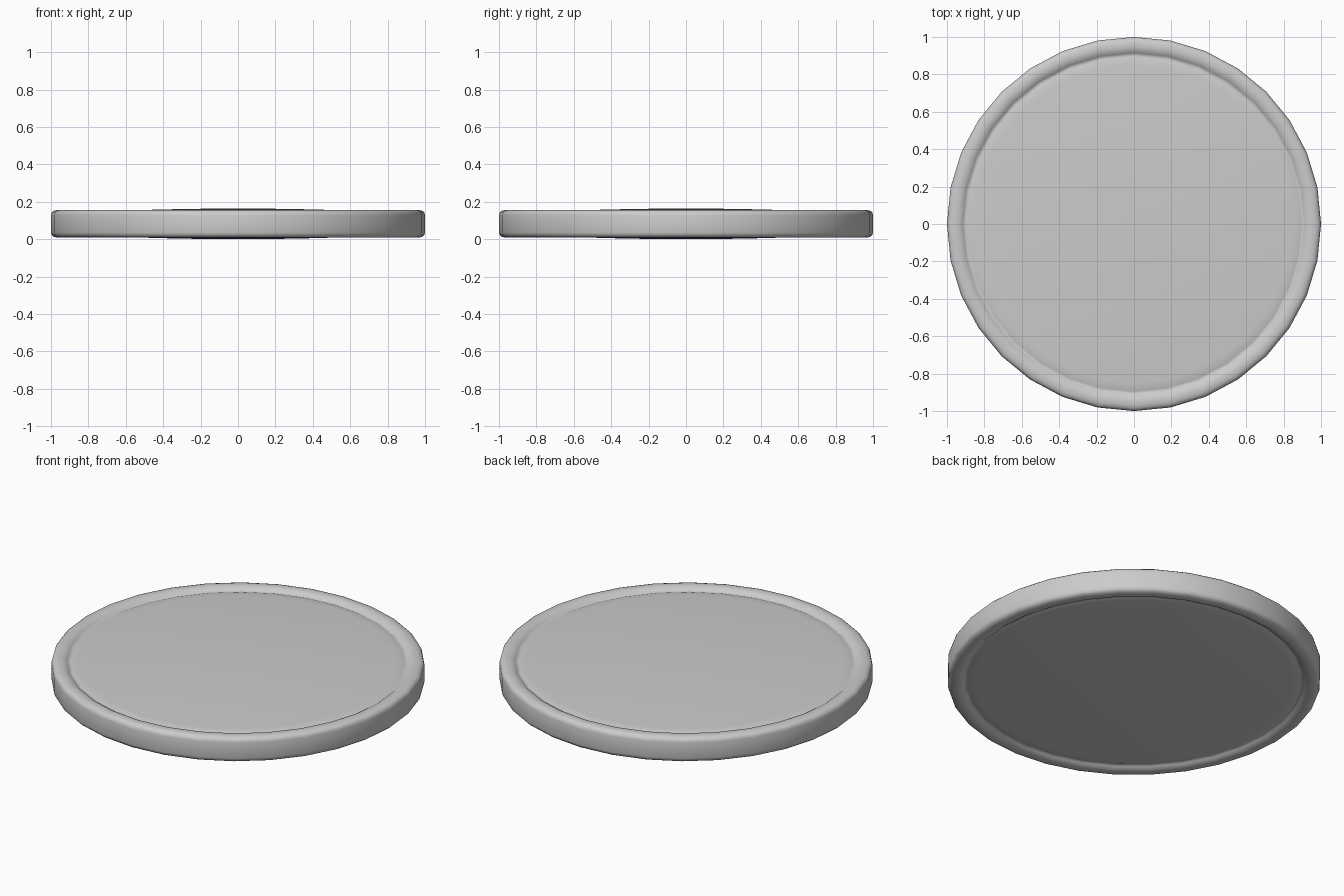
import bpy, bmesh, math

if "Cube" in bpy.data.objects:
    bpy.data.objects.remove(bpy.data.objects["Cube"])

SEGMENTS = 32
MID = 0.082

# Upper half of the cross-section (radius, height above mid-plane)
dome = [(r, 0.082 - 0.026 * (r / 0.9) ** 2) for r in (0.15, 0.3, 0.45, 0.6, 0.75, 0.85, 0.895)]
rim = [(0.905, 0.052), (0.915, 0.061), (0.932, 0.071), (0.95, 0.0745),
       (0.97, 0.0735), (0.986, 0.069), (0.996, 0.06), (1.0, 0.046)]
half = dome + rim
profile = half + [(r, -h) for r, h in reversed(half)]

bm = bmesh.new()

# Gently domed faces and rounded rim: rings of the profile turned around z
rings = []
for r, h in profile:
    ring = []
    for i in range(SEGMENTS):
        a = 2 * math.pi * i / SEGMENTS
        ring.append(bm.verts.new((r * math.cos(a), r * math.sin(a), MID + h)))
    rings.append(ring)
for low, high in zip(rings, rings[1:]):
    for i in range(SEGMENTS):
        j = (i + 1) % SEGMENTS
        bm.faces.new((low[i], low[j], high[j], high[i]))

# Dome centres, top and bottom
for ring, z in ((rings[0], MID + 0.082), (rings[-1], MID - 0.082)):
    tip = bm.verts.new((0, 0, z))
    for i in range(SEGMENTS):
        bm.faces.new((tip, ring[i], ring[(i + 1) % SEGMENTS]))
bmesh.ops.recalc_face_normals(bm, faces=bm.faces)

mesh = bpy.data.meshes.new("rimmed_disc")
bm.to_mesh(mesh)
bm.free()
disc = bpy.data.objects.new("rimmed_disc", mesh)
bpy.context.collection.objects.link(disc)
for p in mesh.polygons:
    p.use_smooth = True
